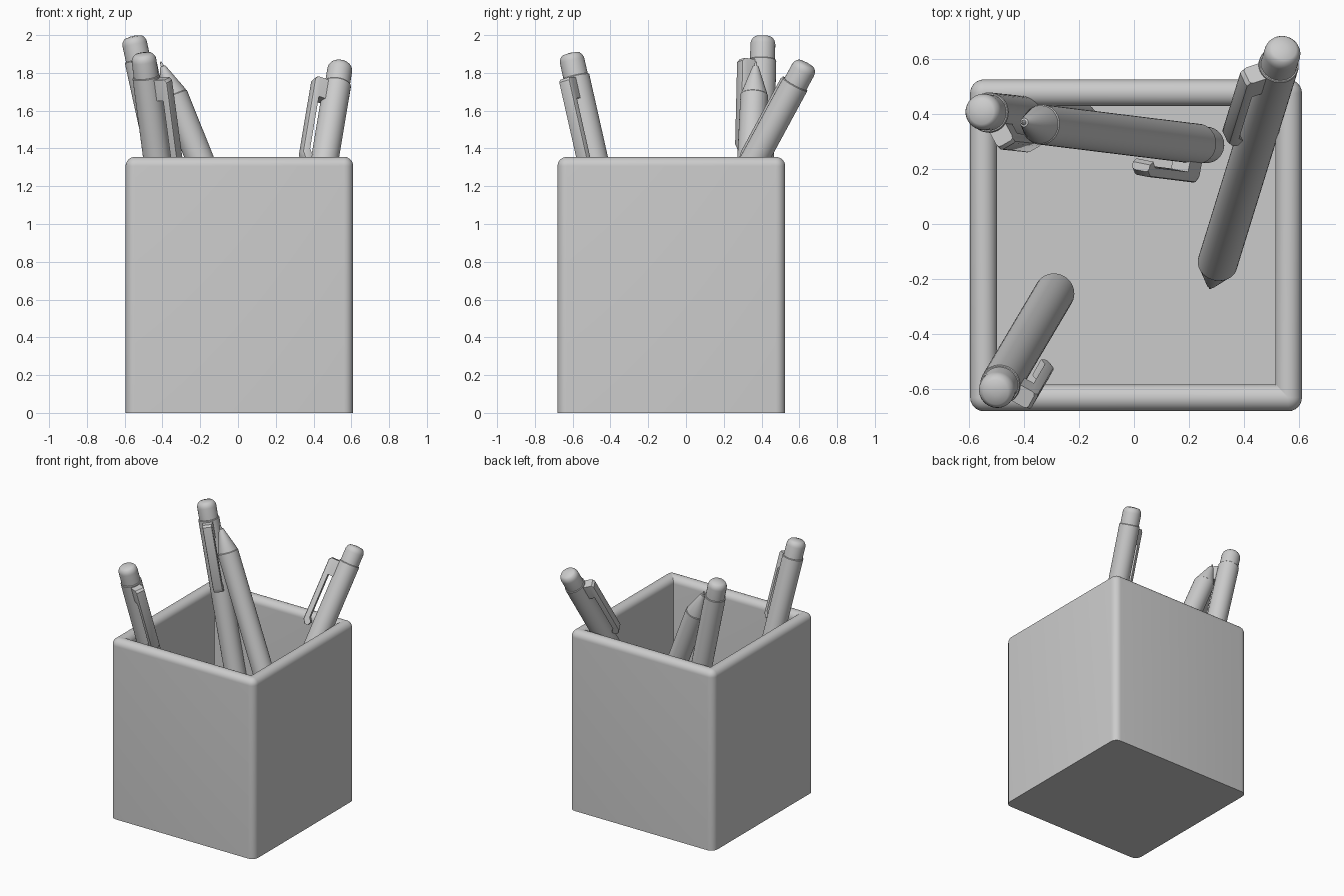
import bpy, bmesh
from math import sin, cos, pi, radians
from mathutils import Vector, Matrix

if "Cube" in bpy.data.objects:
    bpy.data.objects.remove(bpy.data.objects["Cube"])


def make_object(name, bm):
    bmesh.ops.recalc_face_normals(bm, faces=bm.faces)
    mesh = bpy.data.meshes.new(name)
    bm.to_mesh(mesh)
    bm.free()
    obj = bpy.data.objects.new(name, mesh)
    bpy.context.collection.objects.link(obj)
    return obj


def smooth(obj):
    bpy.ops.object.select_all(action='DESELECT')
    bpy.context.view_layer.objects.active = obj
    obj.select_set(True)
    bpy.ops.object.shade_smooth_by_angle(angle=radians(35))


def loft(bm, rings):
    # Bridges equal-length closed rings and caps both ends
    loops = [[bm.verts.new(p) for p in ring] for ring in rings]
    for a, b in zip(loops, loops[1:]):
        n = len(a)
        for i in range(n):
            j = (i + 1) % n
            bm.faces.new((a[i], a[j], b[j], b[i]))
    bm.faces.new(loops[0][::-1])
    bm.faces.new(loops[-1])


# Square cup with a fully rounded rim
CX, CY, HALF, HEIGHT, RIM, FLOOR = 0.0075, -0.0775, 0.6025, 1.355, 0.0485, 0.12


def square_ring(inset, z, steps=6):
    radius = max(0.05 - inset, 0.002)
    c = HALF - inset - radius
    pts = []
    for k, (sx, sy) in enumerate([(1, 1), (-1, 1), (-1, -1), (1, -1)]):
        for i in range(steps + 1):
            a = (k + i / steps) * pi / 2
            pts.append((CX + sx * c + radius * cos(a), CY + sy * c + radius * sin(a), z))
    return pts


rings = [square_ring(0, 0)]
for i in range(17):
    a = pi * i / 16
    rings.append(square_ring(RIM * (1 - cos(a)), HEIGHT - RIM + RIM * sin(a)))
rings.append(square_ring(2 * RIM, FLOOR))
bm = bmesh.new()
loft(bm, rings)
smooth(make_object("cup", bm))

# Pen profile as (radius, distance from button end)
LENGTH = 1.85
BUTTON = [(0.034, 0.0)] + [
    (0.026 + 0.04 * sin(a), 0.045 - 0.045 * cos(a)) for a in [pi / 12 * k for k in range(2, 7)]
] + [(0.066, 0.14)]
BARREL = [(0.064, 0.128), (0.070, 0.128), (0.073, 0.132), (0.073, LENGTH - 0.192),
          (0.069, LENGTH - 0.188), (0.069, LENGTH - 0.183), (0.016, LENGTH - 0.028),
          (0.009, LENGTH - 0.026), (0.004, LENGTH)]
BUTTON[0] = (0.012, 0.0)

# Clip side outline as (distance from axis, distance from button end)
CLIP = [(0.05, 0.14), (0.128, 0.14), (0.14, 0.155), (0.14, 0.60), (0.122, 0.63),
        (0.095, 0.63), (0.082, 0.605), (0.103, 0.575), (0.103, 0.255), (0.05, 0.255)]


def lathe(name, profile, matrix):
    bm = bmesh.new()
    loft(bm, [[(r * cos(2 * pi * i / 40), r * sin(2 * pi * i / 40), s) for i in range(40)]
              for r, s in profile])
    bm.transform(matrix)
    smooth(make_object(name, bm))


def pen(name, button_end, point_towards, clip_side):
    # Local z runs from button to tip, local x points to the clip
    origin = Vector(button_end)
    z = (Vector(point_towards) - origin).normalized()
    x = Vector(clip_side)
    x = (x - z * x.dot(z)).normalized()
    y = z.cross(x)
    m = Matrix((x, y, z)).transposed().to_4x4()
    m.translation = origin
    lathe(name + "_button", BUTTON, m)
    lathe(name + "_barrel", BARREL, m)
    bm = bmesh.new()
    loft(bm, [[(r, w, s) for r, s in CLIP] for w in (-0.034, 0.034)])
    outer = [e for e in bm.edges if all(v.co.x > 0.12 for v in e.verts)
             and abs(e.verts[0].co.y - e.verts[1].co.y) < 1e-4]
    bmesh.ops.bevel(bm, geom=outer, offset=0.012, segments=2, affect='EDGES', profile=0.5)
    bm.transform(m)
    smooth(make_object(name + "_clip", bm))


# Three pens standing tip down, one tip up
pen("front_left_pen", (-0.503, -0.612, 1.905), (-0.265, -0.21, 0.12), (0.9, -0.5, 0))
pen("back_left_pen", (-0.556, 0.408, 1.995), (-0.16, 0.365, 0.19), (0.5, -0.87, 0))
pen("back_right_pen", (0.545, 0.64, 1.853), (0.275, -0.235, 0.24), (-0.87, -0.42, 0))
pen("upturned_pen", (0.28, 0.285, 0.145), (-0.41, 0.37, 1.86), (-0.2, -1.0, 0))
